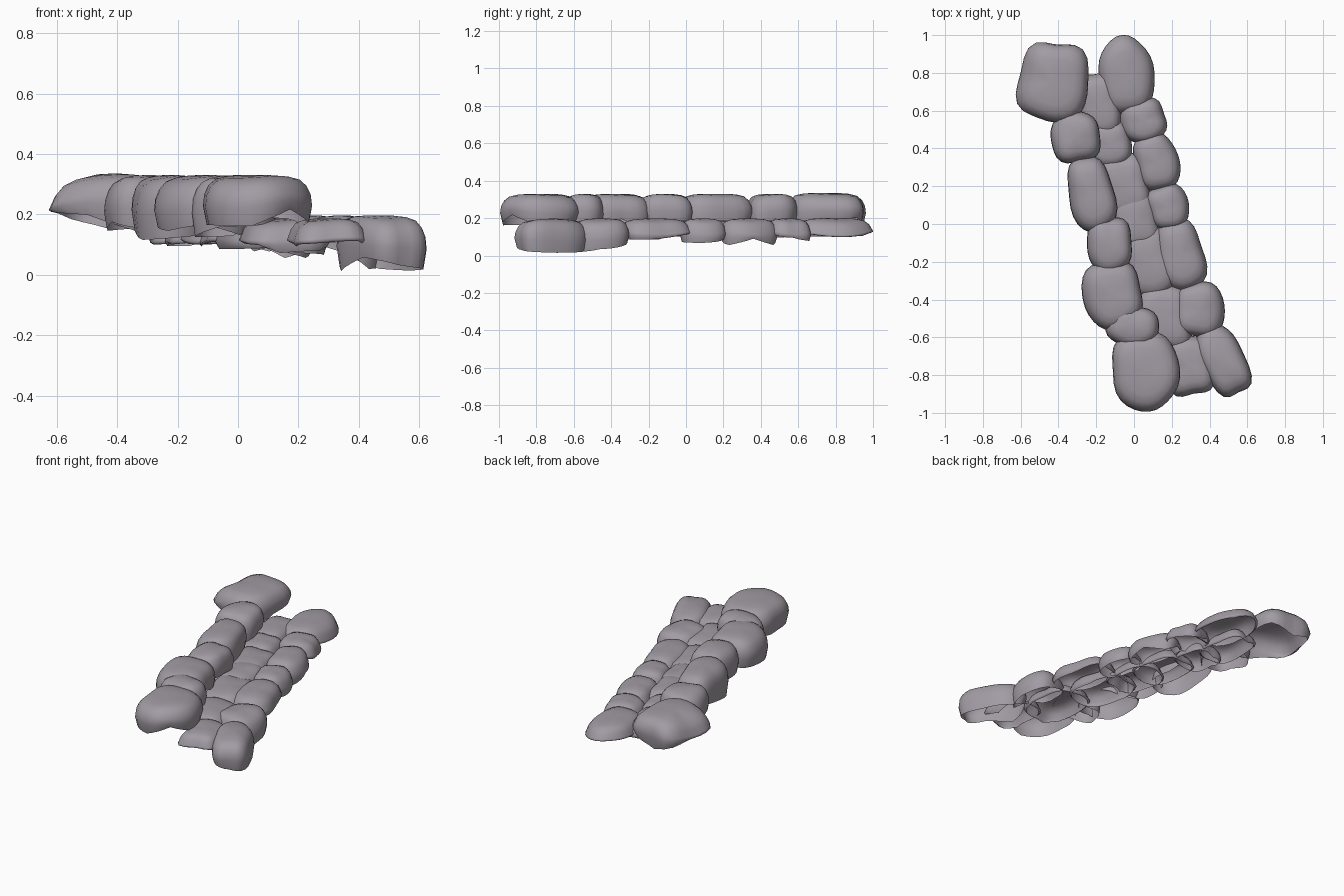
import bpy, bmesh, math, random

if "Cube" in bpy.data.objects:
    bpy.data.objects.remove(bpy.data.objects["Cube"])

random.seed(11)
SIDES = 28
rock = bpy.data.materials.new("grey_rock")
rock.diffuse_color = (0.36, 0.33, 0.37, 1)
rock.use_nodes = True
rock.node_tree.nodes["Principled BSDF"].inputs["Base Color"].default_value = rock.diffuse_color


def stone(name, cx, cy, hx, hy, rot, low_left, low_right, top,
          slope_left=0.0, slope_right=0.0, power=2.8, taper=0.0):
    """Open-bottomed weathered stone: domed cap, rounded shoulder, ragged skirt."""
    bm = bmesh.new()
    a = math.radians(rot)
    p2, p3, p5 = (random.uniform(0, 6.28) for _ in range(3))
    # spread, drop from top, share of the skirt
    profile = [(0.3, 0.0, 0), (0.58, 0.003, 0), (0.78, 0.012, 0), (0.9, 0.032, 0),
               (0.975, 0.06, 0), (1.0, 0.065, 0.35), (0.93, 0.065, 1.0)]
    # Broad shards along the lower edge: interpolated coarse noise
    coarse = [random.choice((-0.045, -0.015, 0.0, 0.015)) for _ in range(SIDES // 4)]
    rag = []
    for i in range(SIDES):
        k, f = divmod(i, 4)
        rag.append(coarse[k] * (1 - f / 4) + coarse[(k + 1) % len(coarse)] * f / 4)
    rings = []
    for spread, drop, skirt in profile:
        ring = []
        for i in range(SIDES):
            t = math.tau * i / SIDES
            c, s = math.cos(t), math.sin(t)
            # Rounded, slightly uneven outline
            r = (abs(c) ** power + abs(s) ** power) ** (-1 / power)
            r *= 1 + 0.025 * math.sin(3 * t + p2) + 0.025 * math.sin(5 * t + p5)
            u, v = r * c * spread * hx, r * s * spread * hy
            u *= 1 + taper * s * spread
            x = u * math.cos(a) - v * math.sin(a)
            y = u * math.sin(a) + v * math.cos(a)
            shoulder = top - drop - 0.006 * spread * (1 + math.sin(2 * t + p3))
            shoulder -= slope_left * max(0, -c * spread) ** 2
            shoulder -= slope_right * max(0, c * spread) ** 2
            f = 0.5 + 0.5 * c
            low = low_left * (1 - f) + low_right * f
            low = min(low + rag[i], shoulder - 0.01)
            z = shoulder + (low - shoulder) * skirt
            ring.append(bm.verts.new((cx + x, cy + y, max(z, 0.0))))
        rings.append(ring)
    # Cap and walls
    mid = bm.verts.new((cx, cy, top))
    for i in range(SIDES):
        j = (i + 1) % SIDES
        bm.faces.new((mid, rings[0][i], rings[0][j]))
        for r0, r1 in zip(rings, rings[1:]):
            bm.faces.new((r0[i], r1[i], r1[j], r0[j]))
    for f in bm.faces:
        f.smooth = True
    me = bpy.data.meshes.new(name)
    bm.to_mesh(me)
    bm.free()
    me.materials.append(rock)
    ob = bpy.data.objects.new(name, me)
    bpy.context.collection.objects.link(ob)
    return ob


# Upper step: centre x, centre y, half width, half length, turn, left and right skirt height
upper = [
    (-0.31, 0.46, 0.13, 0.135, 8, 0.16, 0.18),
    (-0.225, 0.155, 0.12, 0.2, 12, 0.16, 0.18),
    (-0.13, -0.11, 0.118, 0.15, 3, 0.17, 0.18),
    (-0.115, -0.375, 0.155, 0.18, 12, 0.16, 0.18),
    (-0.01, -0.54, 0.14, 0.11, -12, 0.17, 0.18),
]
for n, p in enumerate(upper):
    stone(f"upper_stone_{n + 1}", *p, 0.33, 0.02)
stone("upper_back_end_stone", -0.425, 0.755, 0.183, 0.205, -9, 0.21, 0.18, 0.335,
      0.05, power=3.6, taper=-0.1)
stone("upper_front_end_stone", 0.06, -0.78, 0.178, 0.212, 5, 0.21, 0.2, 0.33,
      power=2.4, taper=0.08)

# Lower step, outer edge
outer = [
    (0.05, 0.545, 0.12, 0.115, 15, 0.15, 0.08),
    (0.12, 0.33, 0.115, 0.155, 16, 0.15, 0.09),
    (0.18, 0.09, 0.11, 0.12, 15, 0.15, 0.07),
    (0.245, -0.165, 0.125, 0.19, 14, 0.15, 0.09),
    (0.345, -0.455, 0.135, 0.145, 0, 0.13, 0.05),
]
for n, p in enumerate(outer):
    stone(f"lower_edge_stone_{n + 1}", *p, 0.197, 0, 0.012)
stone("lower_back_end_stone", -0.04, 0.785, 0.147, 0.208, 6, 0.16, 0.11, 0.2,
      0, 0.02, power=2.3)
stone("lower_front_end_stone", 0.47, -0.72, 0.115, 0.2, 26, 0.06, 0.03, 0.197,
      0, 0.02)

# Lower step, inner tread stones tucked under the upper row
inner = [
    (-0.18, 0.63, 0.11, 0.17, 4, 0.14, 0.15),
    (-0.125, 0.42, 0.11, 0.12, 8, 0.14, 0.14),
    (-0.05, 0.2, 0.13, 0.17, 10, 0.14, 0.15),
    (0.005, 0.02, 0.125, 0.16, 10, 0.14, 0.13),
    (0.075, -0.2, 0.13, 0.19, 14, 0.13, 0.14),
    (0.155, -0.5, 0.145, 0.18, 5, 0.11, 0.13),
    (0.295, -0.75, 0.125, 0.155, 8, 0.14, 0.11),
]
for n, p in enumerate(inner):
    stone(f"tread_stone_{n + 1}", *p, 0.187, power=4)
